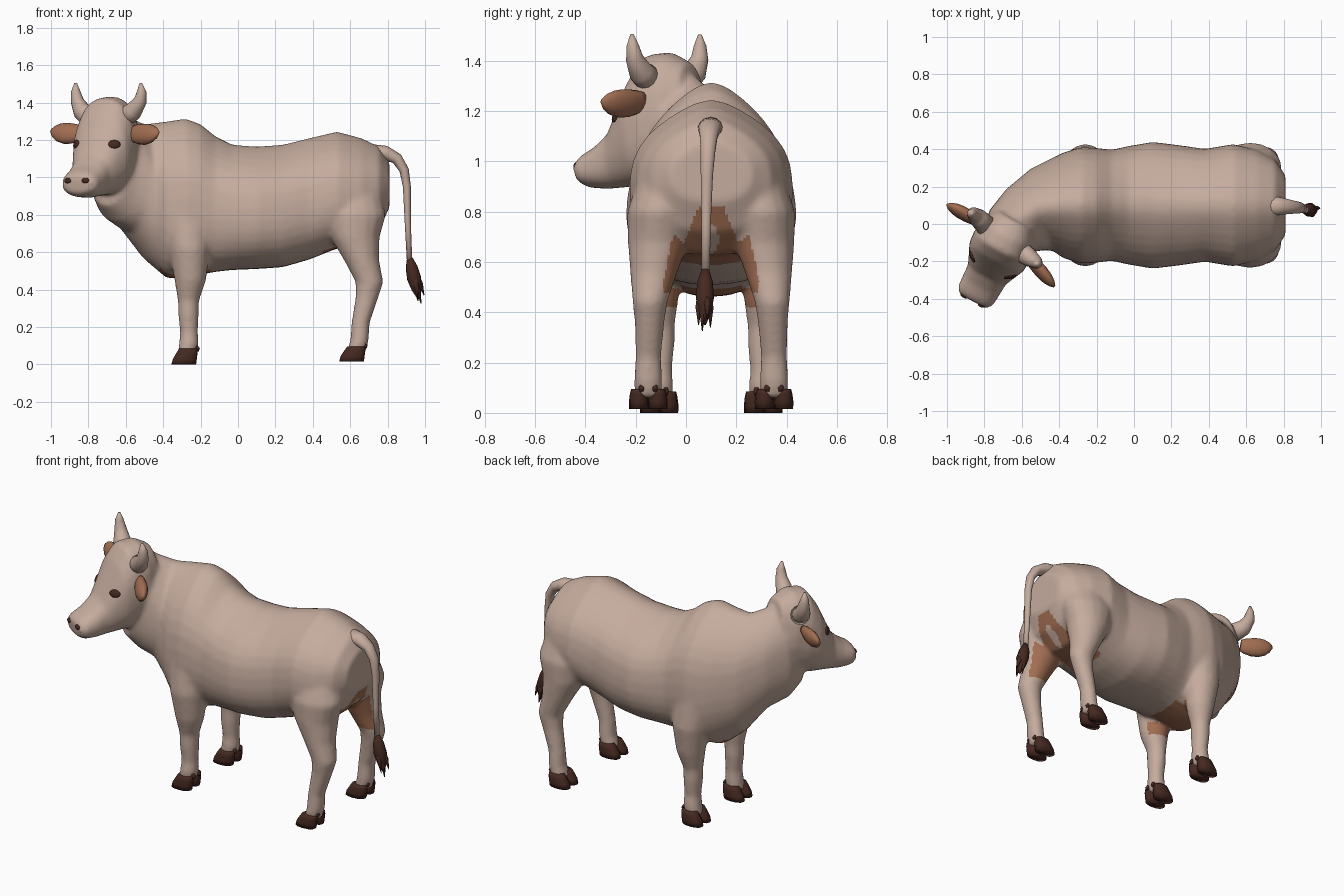
import bpy, bmesh, math
from mathutils import Vector as V
from mathutils.bvhtree import BVHTree

if "Cube" in bpy.data.objects:
    bpy.data.objects.remove(bpy.data.objects["Cube"])

YC = 0.10                                   # symmetry plane of the trunk
F, R, Z = V((-.47, -.88, 0)), V((.88, -.47, 0)), V((0, 0, 1))   # turned head axes


def material(name, rgb):
    m = bpy.data.materials.new(name)
    m.diffuse_color = (*rgb, 1)
    m.use_nodes = True
    m.node_tree.nodes["Principled BSDF"].inputs["Base Color"].default_value = m.diffuse_color
    return m


HIDE = material("pale_hide", (.56, .41, .34))
TAN = material("brown_skin", (.36, .155, .085))
DARK = material("dark_horn", (.06, .022, .015))


def loft(bm, rings, n=20, power=2.0, peak=0.0):
    """Skin closed rings (centre, half axis a, half axis b); peak pinches the +b end to a ridge."""
    def spow(t):
        return math.copysign(abs(t) ** (2 / power), t)
    loops = []
    for c, a, b in rings:
        loop = []
        for k in range(n):
            u, v = spow(math.cos(k * math.tau / n)), spow(math.sin(k * math.tau / n))
            loop.append(bm.verts.new(c + a * u * (1 - peak * (.2 * v + max(v, 0) ** 3)) + b * v))
        loops.append(loop)
    faces = [bm.faces.new(loops[0]), bm.faces.new(loops[-1])]
    for p, q in zip(loops, loops[1:]):
        for k in range(n):
            faces.append(bm.faces.new((p[k], p[(k + 1) % n], q[(k + 1) % n], q[k])))
    bmesh.ops.recalc_face_normals(bm, faces=faces)


def column(bm, rows, y0, side, n=16, power=2.0):
    """Limb from rows of (z, x, dy, rx, ry)."""
    loft(bm, [(V((x, y0 + side * dy, z)), V((rx, 0, 0)), V((0, ry, 0)))
              for z, x, dy, rx, ry in rows], n, power)


def tube(bm, pts, radii, ref, flat=1.0, n=14):
    """Tapered tube along a path; flat squashes the axis at right angles to ref."""
    pts, rings = [V(p) for p in pts], []
    for i, p in enumerate(pts):
        t = (pts[min(i + 1, len(pts) - 1)] - pts[max(i - 1, 0)]).normalized()
        a = t.cross(V(ref)).normalized()
        rings.append((p, a * radii[i] * flat, a.cross(t) * radii[i]))
    loft(bm, rings, n)


def finish(bm, name, mat):
    me = bpy.data.meshes.new(name)
    bm.to_mesh(me)
    bm.free()
    ob = bpy.data.objects.new(name, me)
    bpy.context.collection.objects.link(ob)
    me.materials.append(mat)
    me.shade_smooth()
    return ob


# trunk: (x, top, bottom, half width)
bm = bmesh.new()
trunk = [(.81, 1.08, .84, .16), (.755, 1.165, .72, .24), (.66, 1.21, .63, .295),
         (.53, 1.245, .62, .325), (.38, 1.21, .56, .30), (.24, 1.175, .52, .32),
         (.10, 1.165, .51, .337), (-.03, 1.175, .505, .315), (-.12, 1.22, .495, .295),
         (-.20, 1.285, .48, .305), (-.28, 1.315, .465, .31), (-.38, 1.30, .46, .28)]
rings = [(V((x, YC, (t + b) / 2)), V((0, w, 0)), Z * (t - b) / 2) for x, t, b, w in trunk]
# neck bending into the head: (top, bottom, half width, heading)
neck = [((-.50, .085, 1.285), (-.49, .07, .56), .225, 15),
        ((-.58, .04, 1.32), (-.585, .01, .71), .19, 32),
        ((-.65, -.01, 1.375), (-.66, -.06, .765), .16, 48),
        ((-.70, -.07, 1.37), (-.705, -.125, .85), .12, 55)]
for t, b, w, ang in neck:
    t, b, h = V(t), V(b), math.radians(ang)
    rings.append(((t + b) / 2, V((-math.sin(h), math.cos(h), 0)) * w, (t - b) / 2))
loft(bm, rings, 36, 2.3, .42)

# head: (top s, top z, bottom s, bottom z, half width)
head_at = V((-.69, -.09, 0))
head = [(-.12, 1.39, -.15, 1.05, .11), (-.03, 1.435, -.09, .97, .155), (.06, 1.425, .00, .92, .17),
        (.12, 1.34, .07, .905, .165), (.17, 1.23, .13, .90, .14), (.22, 1.125, .19, .895, .115),
        (.285, 1.065, .25, .89, .112), (.345, 1.03, .325, .895, .108), (.37, 1.005, .36, .915, .085)]
loft(bm, [(head_at + F * (ts + bs) / 2 + Z * (tz + bz) / 2, R * w,
           F * (ts - bs) / 2 + Z * (tz - bz) / 2) for ts, tz, bs, bz, w in head], 24, 2.3)

# legs
front_leg = [(.92, -.27, .16, .12, .09), (.80, -.27, .20, .13, .11), (.62, -.26, .22, .11, .108),
             (.45, -.255, .215, .085, .085), (.34, -.265, .205, .057, .06), (.27, -.265, .205, .056, .06),
             (.17, -.262, .205, .048, .05), (.11, -.262, .207, .054, .058), (.05, -.275, .207, .05, .055)]
hind_leg = [(1.02, .61, .15, .13, .11), (.80, .62, .205, .172, .13), (.68, .625, .21, .133, .122),
            (.56, .66, .228, .095, .095), (.44, .703, .243, .075, .07), (.36, .69, .245, .062, .06),
            (.22, .655, .25, .049, .052), (.13, .65, .25, .05, .058), (.06, .63, .25, .052, .056)]
for side in (-1, 1):
    column(bm, front_leg, YC, side)
    column(bm, hind_leg, YC, side)
body = finish(bm, "body", HIDE)

# fuse the trunk, head and legs into one soft skin
m = body.modifiers.new("fuse", "REMESH")
m.mode, m.voxel_size = "VOXEL", .0115
m = body.modifiers.new("soften", "SMOOTH")
m.factor, m.iterations = .5, 14
deps = bpy.context.evaluated_depsgraph_get()
skin = bpy.data.meshes.new_from_object(body.evaluated_get(deps))
body.modifiers.clear()
body.data = skin
skin.materials.clear()
skin.materials.append(HIDE)
skin.materials.append(TAN)
skin.shade_smooth()

# brown skin on the groin, inner thighs and brisket, with a pale patch in the middle
for p in skin.polygons:
    x, y, z = p.center
    d = abs(y - YC)
    inward = p.normal.y * (1 if y > YC else -1)
    groin = x > .45 and .48 < z < .82 and (d < .05 + (.82 - z) * .4 or (inward < -.5 and z < .72 and d < .19))
    patch = x > .6 and (d / .028) ** 2 + ((z - .69) / .06) ** 2 < 1
    brisket = -.42 < x < -.14 and .42 < z < .56 and (d < .12 or (inward < -.35 and d < .19))
    p.material_index = 1 if (groin and not patch) or brisket else 0

# cloven hooves and dewclaws
for label, cx, dy, z0, h in (("front", -.28, .207, 0, .085), ("hind", .617, .25, .015, .08)):
    for side in (-1, 1):
        bm = bmesh.new()
        for k in (-1, 1):
            d = dy + k * .038
            column(bm, [(z0, cx - .01, d, .066, .038), (z0 + .03, cx - .004, d, .064, .039),
                        (z0 + h * .75, cx + .008, d, .056, .035), (z0 + h, cx + .014, d, .048, .03)],
                   YC, side, 12, 2.4)
            c = cx + .064
            column(bm, [(z0 + .07, c, d - k * .012, .006, .008), (z0 + .085, c, d - k * .012, .012, .013),
                        (z0 + .1, c - .005, d - k * .012, .007, .008)], YC, side, 8)
        finish(bm, label + ("_left_hoof" if side > 0 else "_right_hoof"), DARK)

# horns
horns = [[(-.61, -.14, 1.32), (-.56, -.18, 1.355), (-.522, -.205, 1.41), (-.515, -.212, 1.46), (-.52, -.215, 1.505)],
         [(-.79, -.01, 1.32), (-.835, .035, 1.355), (-.86, .055, 1.41), (-.868, .056, 1.46), (-.868, .055, 1.505)]]
for name, path in zip(("right_horn", "left_horn"), horns):
    bm = bmesh.new()
    tube(bm, path, [.058, .049, .035, .025, .007], F)
    finish(bm, name, HIDE)

# leaf-shaped cupped ears
for name, base, tip in (("right_ear", V((-.575, -.165, 1.24)), V((-.425, -.335, 1.24))),
                        ("left_ear", V((-.83, .01, 1.24)), V((-1.0, .105, 1.25)))):
    bm = bmesh.new()
    steps = [0, .15, .35, .55, .75, .9, 1]
    tube(bm, [base.lerp(tip, t) - Z * .01 * math.sin(math.pi * t) for t in steps],
         [.035, .048, .056, .058, .05, .033, .01], Z - F * .3, .58)
    finish(bm, name, TAN)

# tail and its tuft
bm = bmesh.new()
tube(bm, [(.70, .10, 1.13), (.79, .095, 1.13), (.85, .09, 1.10), (.888, .087, 1.04), (.903, .083, .95),
          (.908, .08, .75), (.918, .077, .54)], [.058, .046, .036, .03, .025, .019, .017], (0, 1, 0), .85)
finish(bm, "tail", HIDE)
bm = bmesh.new()
tube(bm, [(.918, .077, .57), (.928, .076, .52), (.942, .075, .46), (.955, .075, .40), (.965, .075, .35)],
     [.015, .032, .038, .026, .004], (0, 1, 0), 1, 10)
for dx, dy, dz in ((.028, .01, .02), (-.005, .022, -.01), (0, -.025, .0), (-.02, -.005, .03), (.012, -.01, -.025)):
    tube(bm, [(.94 + dx * .5, .075 + dy * .6, .47), (.953 + dx * .8, .075 + dy, .42 + dz * .5),
              (.967 + dx, .075 + dy, .35 + dz)], [.018, .014, .002], (0, 1, 0), 1, 6)
finish(bm, "tail_tuft", DARK)

# eyes and nostrils pressed into the skin of the head
tree = BVHTree.FromPolygons([v.co for v in skin.vertices], [p.vertices[:] for p in skin.polygons])


def spot(name, s, lateral, z, size):
    hit, normal, _, _ = tree.find_nearest(head_at + F * s + R * lateral + Z * z)
    n = normal.normalized()
    u = n.cross(Z).normalized()
    w = u.cross(n)
    bm = bmesh.new()
    loft(bm, [(hit + n * d, u * size * k, w * size * .7 * k)
              for d, k in ((-.012, .9), (.002, 1), (.006, .7), (.008, .2))], 12)
    finish(bm, name, DARK)


for side, word in ((1, "right"), (-1, "left")):
    spot(word + "_eye", .19, side * .145, 1.19, .034)
    spot(word + "_nostril", .40, side * .058, .985, .021)
